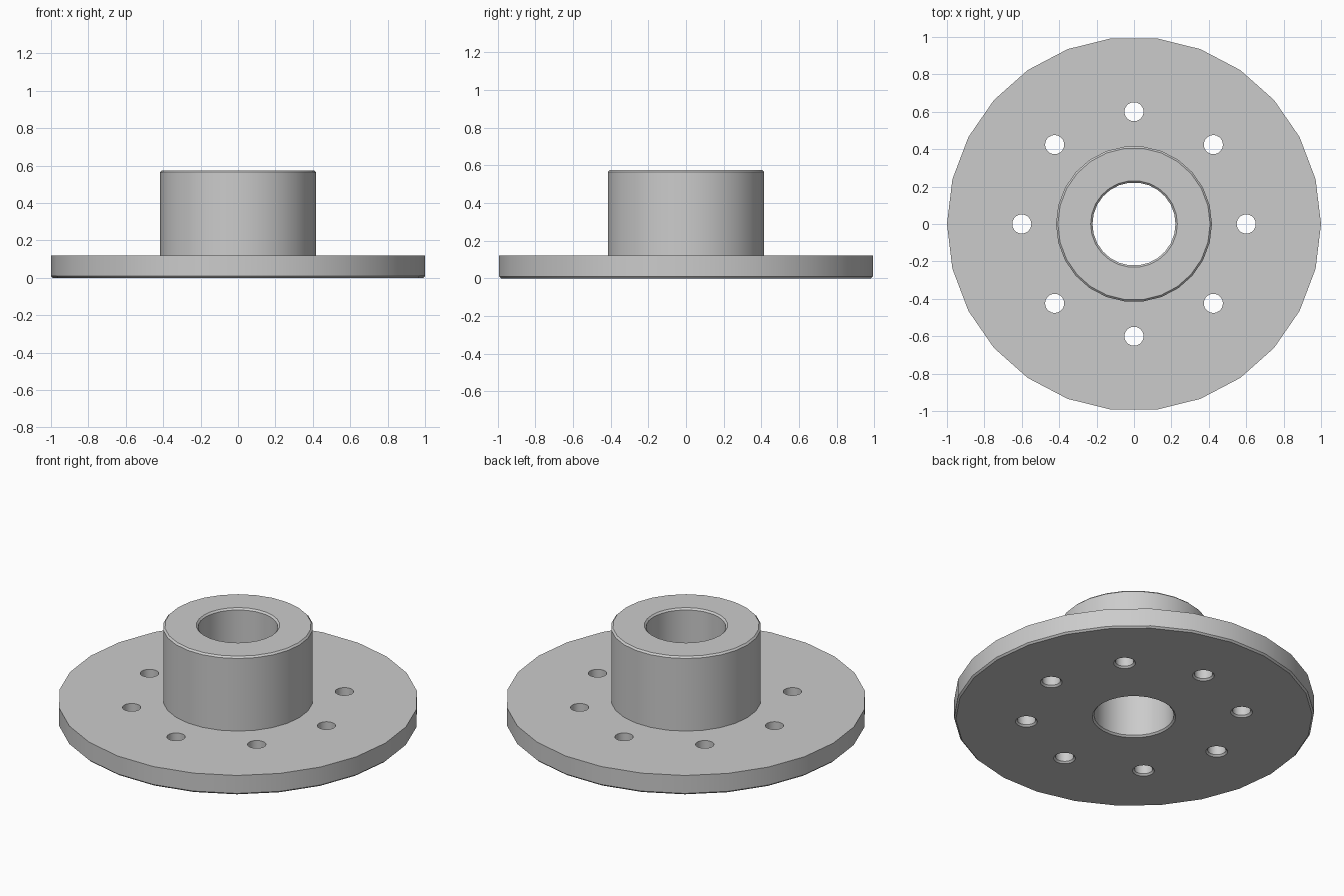
import bpy, bmesh
from math import cos, sin, tau

SIDES = 26
CHAMFER = 0.01

if "Cube" in bpy.data.objects:
    bpy.data.objects.remove(bpy.data.objects["Cube"], do_unlink=True)

# Plain grey metal
grey = bpy.data.materials.new("light grey metal")
grey.use_nodes = True
colour = (0.6, 0.6, 0.6, 1)
grey.diffuse_color = colour
grey.node_tree.nodes["Principled BSDF"].inputs["Base Color"].default_value = colour


def lathe(name, profile, centres, ring):
    """Turn (radius, z) points about z at each centre; ring closes the profile, else cap the ends."""
    bm = bmesh.new()
    for cx, cy in centres:
        loops = [[bm.verts.new((cx + r * cos(tau * i / SIDES), cy + r * sin(tau * i / SIDES), z))
                  for i in range(SIDES)] for r, z in profile]
        pairs = list(zip(loops, loops[1:]))
        if ring:
            pairs.append((loops[-1], loops[0]))
        else:
            bm.faces.new(loops[0])
            bm.faces.new(loops[-1])
        for a, b in pairs:
            for i in range(SIDES):
                j = (i + 1) % SIDES
                bm.faces.new((a[i], a[j], b[j], b[i]))
    bmesh.ops.recalc_face_normals(bm, faces=bm.faces)
    mesh = bpy.data.meshes.new(name)
    bm.to_mesh(mesh)
    bm.free()
    mesh.materials.append(grey)
    obj = bpy.data.objects.new(name, mesh)
    bpy.context.collection.objects.link(obj)
    return obj


# Flange and hub turned as one piece, with a chamfered through bore
rim, plate, hub, top, bore = 1.0, 0.12, 0.417, 0.575, 0.222
flanged_hub = lathe("flanged_hub", [
    (bore + CHAMFER, 0), (rim - CHAMFER, 0), (rim, CHAMFER), (rim, plate),
    (hub, plate), (hub, top - CHAMFER), (hub - CHAMFER, top),
    (bore + CHAMFER, top), (bore, top - CHAMFER), (bore, CHAMFER)], [(0, 0)], True)

# Eight bolt holes, chamfered underneath
hole, pitch = 0.051, 0.6
centres = [(pitch * cos(tau * k / 8), pitch * sin(tau * k / 8)) for k in range(8)]
cutter = lathe("bolt_hole_cutter", [
    (hole + 2 * CHAMFER, -CHAMFER), (hole, CHAMFER), (hole, plate * 2)], centres, False)
cutter.hide_render = True

cut = flanged_hub.modifiers.new("bolt_holes", 'BOOLEAN')
cut.operation = 'DIFFERENCE'
cut.solver = 'EXACT'
cut.object = cutter

for obj in bpy.context.selected_objects:
    obj.select_set(False)
bpy.context.view_layer.objects.active = flanged_hub
flanged_hub.select_set(True)
bpy.ops.object.modifier_apply(modifier=cut.name)
bpy.data.objects.remove(cutter, do_unlink=True)
bpy.ops.object.shade_smooth_by_angle()
